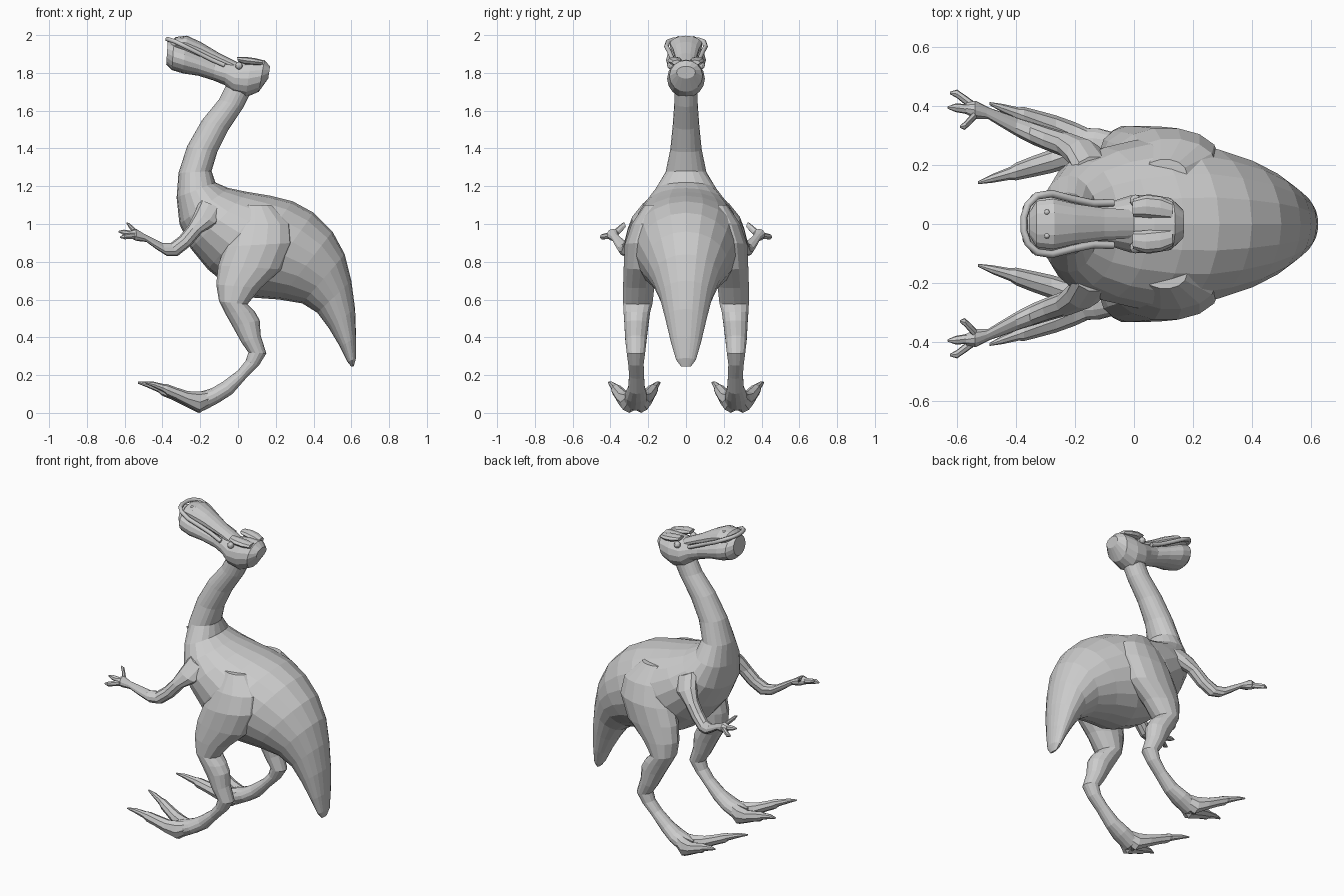
import bpy, bmesh
from math import sin, cos, pi


def loft(name, rows, n=12, side=1):
    """Skin oval rings; row = upper/front point (x, z), lower/back point (x, z), centre y, half width."""
    bm = bmesh.new()
    rings = []
    for ax, az, bx, bz, y, w in rows:
        ring = []
        for i in range(n):
            t = 2 * pi * i / n
            k = (1 + cos(t)) / 2
            ring.append(bm.verts.new((bx + (ax - bx) * k, side * (y + w * sin(t)), bz + (az - bz) * k)))
        rings.append(ring)
    for p, q in zip(rings, rings[1:]):
        for i in range(n):
            j = (i + 1) % n
            bm.faces.new((p[i], p[j], q[j], q[i]))
    bm.faces.new(rings[0])
    bm.faces.new(rings[-1])
    bmesh.ops.recalc_face_normals(bm, faces=bm.faces)
    me = bpy.data.meshes.new(name)
    bm.to_mesh(me)
    bm.free()
    ob = bpy.data.objects.new(name, me)
    bpy.context.collection.objects.link(ob)
    return ob


def ball(name, loc, r, scale=(1, 1, 1)):
    bpy.ops.mesh.primitive_uv_sphere_add(segments=10, ring_count=6, radius=r, location=loc)
    ob = bpy.context.object
    ob.name = name
    ob.scale = scale


# Neck, torso and tail in one skin
loft("body", [
    (.08, 1.72, -.04, 1.78, 0, .06),
    (.03, 1.62, -.10, 1.66, 0, .062),
    (-.05, 1.50, -.19, 1.55, 0, .07),
    (-.11, 1.38, -.27, 1.41, 0, .083),
    (-.14, 1.28, -.315, 1.27, 0, .108),
    (-.12, 1.22, -.325, 1.14, 0, .165),
    (-.05, 1.19, -.31, 1.0, 0, .22),
    (.05, 1.17, -.25, .87, 0, .26),
    (.17, 1.15, -.16, .76, 0, .285),
    (.29, 1.12, -.05, .67, 0, .29),
    (.40, 1.06, .08, .61, 0, .265),
    (.50, .96, .22, .60, 0, .225),
    (.565, .84, .34, .58, 0, .18),
    (.60, .70, .42, .53, 0, .14),
    (.62, .55, .48, .45, 0, .11),
    (.625, .40, .54, .35, 0, .08),
    (.625, .29, .58, .27, 0, .052),
    (.612, .245, .60, .245, 0, .025)], 20)

# Skull running into the lower bill
loft("head_and_lower_bill", [
    (.17, 1.835, .16, 1.77, 0, .05),
    (.14, 1.867, .11, 1.70, 0, .088),
    (.07, 1.87, .04, 1.67, 0, .10),
    (.0, 1.855, -.03, 1.69, 0, .096),
    (-.06, 1.86, -.07, 1.735, 0, .08),
    (-.12, 1.87, -.13, 1.76, 0, .07),
    (-.20, 1.90, -.21, 1.785, 0, .086),
    (-.28, 1.94, -.29, 1.797, 0, .106),
    (-.34, 1.96, -.35, 1.815, 0, .10),
    (-.372, 1.965, -.38, 1.845, 0, .06)], 16)

# Upper bill
loft("upper_bill", [
    (.0, 1.855, .0, 1.80, 0, .05),
    (-.10, 1.905, -.10, 1.84, 0, .055),
    (-.20, 1.965, -.20, 1.87, 0, .07),
    (-.27, 1.997, -.28, 1.90, 0, .088),
    (-.33, 1.99, -.33, 1.92, 0, .08),
    (-.355, 1.965, -.355, 1.93, 0, .04)], 14)

# Lip rim around the lower bill
half = [(-.07, .072, 1.84), (-.14, .07, 1.87), (-.21, .085, 1.905), (-.28, .103, 1.94),
        (-.33, .095, 1.965), (-.36, .065, 1.975), (-.373, .025, 1.978)]
path = half + [(x, -y, z) for x, y, z in reversed(half)]
cu = bpy.data.curves.new("bill_rim", 'CURVE')
cu.dimensions = '3D'
cu.bevel_depth = .013
cu.bevel_resolution = 1
cu.use_fill_caps = True
sp = cu.splines.new('POLY')
sp.points.add(len(path) - 1)
for p, c in zip(sp.points, path):
    p.co = (*c, 1)
bpy.context.collection.objects.link(bpy.data.objects.new("bill_rim", cu))

for side, tag in ((1, "left"), (-1, "right")):
    # Brow, eye and nostril
    loft("brow_" + tag, [
        (-.005, 1.885, .0, 1.86, .055, .03),
        (.04, 1.885, .04, 1.845, .06, .038),
        (.09, 1.878, .09, 1.84, .055, .038),
        (.13, 1.868, .13, 1.84, .045, .03)], 8, side)
    ball("eye_" + tag, (.005, side * .08, 1.838), .02)
    ball("nostril_" + tag, (-.295, side * .04, 1.985), .01)

    # Thigh, shin and instep
    loft("leg_" + tag, [
        (.03, 1.10, .18, 1.10, .17, .05),
        (-.03, 1.0, .28, 1.0, .20, .09),
        (-.07, .88, .29, .90, .225, .102),
        (-.105, .78, .23, .76, .24, .092),
        (-.115, .68, .12, .66, .25, .085),
        (-.10, .59, .05, .575, .255, .08),
        (-.07, .53, .09, .535, .26, .072),
        (-.03, .46, .115, .49, .262, .066),
        (.02, .37, .12, .41, .265, .058),
        (.055, .32, .15, .315, .265, .05),
        (.04, .275, .11, .25, .265, .042),
        (.0, .225, .04, .18, .262, .04),
        (-.08, .165, -.03, .10, .262, .045),
        (-.14, .13, -.10, .055, .265, .06),
        (-.20, .112, -.18, .012, .268, .06),
        (-.24, .095, -.23, .02, .27, .045)], 14, side)

    # Two long clawed toes per foot
    for toe, spread, reach in (("inner", -1, 1), ("outer", 1.1, .9)):
        def row(x, top, low, dy, w):
            x = -.13 + (x + .13) * reach
            return (x, top, x, low, .268 + spread * dy, w)
        loft(toe + "_toe_" + tag, [
            row(-.13, .12, .05, .005, .04),
            row(-.21, .113, .0, .03, .045),
            row(-.28, .115, .035, .055, .04),
            row(-.35, .135, .07, .075, .035),
            row(-.40, .152, .09, .09, .03),
            row(-.42, .152, .108, .096, .022),
            row(-.48, .165, .135, .113, .015),
            row(-.53, .165, .155, .128, .005)], 8, side)

    # Arm from shoulder to palm
    loft("arm_" + tag, [
        (-.20, 1.13, -.06, 1.07, .18, .05),
        (-.23, 1.06, -.11, 1.0, .235, .052),
        (-.265, .99, -.19, .955, .268, .042),
        (-.31, .935, -.25, .885, .285, .04),
        (-.355, .90, -.32, .83, .305, .038),
        (-.40, .90, -.375, .83, .325, .033),
        (-.45, .925, -.43, .865, .35, .027),
        (-.50, .95, -.485, .905, .375, .02),
        (-.54, .975, -.535, .91, .387, .032),
        (-.57, .965, -.57, .925, .392, .02)], 10, side)

    # Three fingers tapering to points
    for i, (tx, ty, tz) in enumerate(((-.625, .445, .93), (-.632, .395, .96), (-.59, .33, 1.005))):
        rows = []
        for f, r in ((0, .018), (.45, .017), (.75, .015), (1, .004)):
            x, y, z = -.525 + (tx + .525) * f, .385 + (ty - .385) * min(1, f * 1.25), .94 + (tz - .94) * f
            rows.append((x, z + r, x, z - r, y, r))
        loft(f"finger_{i + 1}_{tag}", rows, 7, side)
